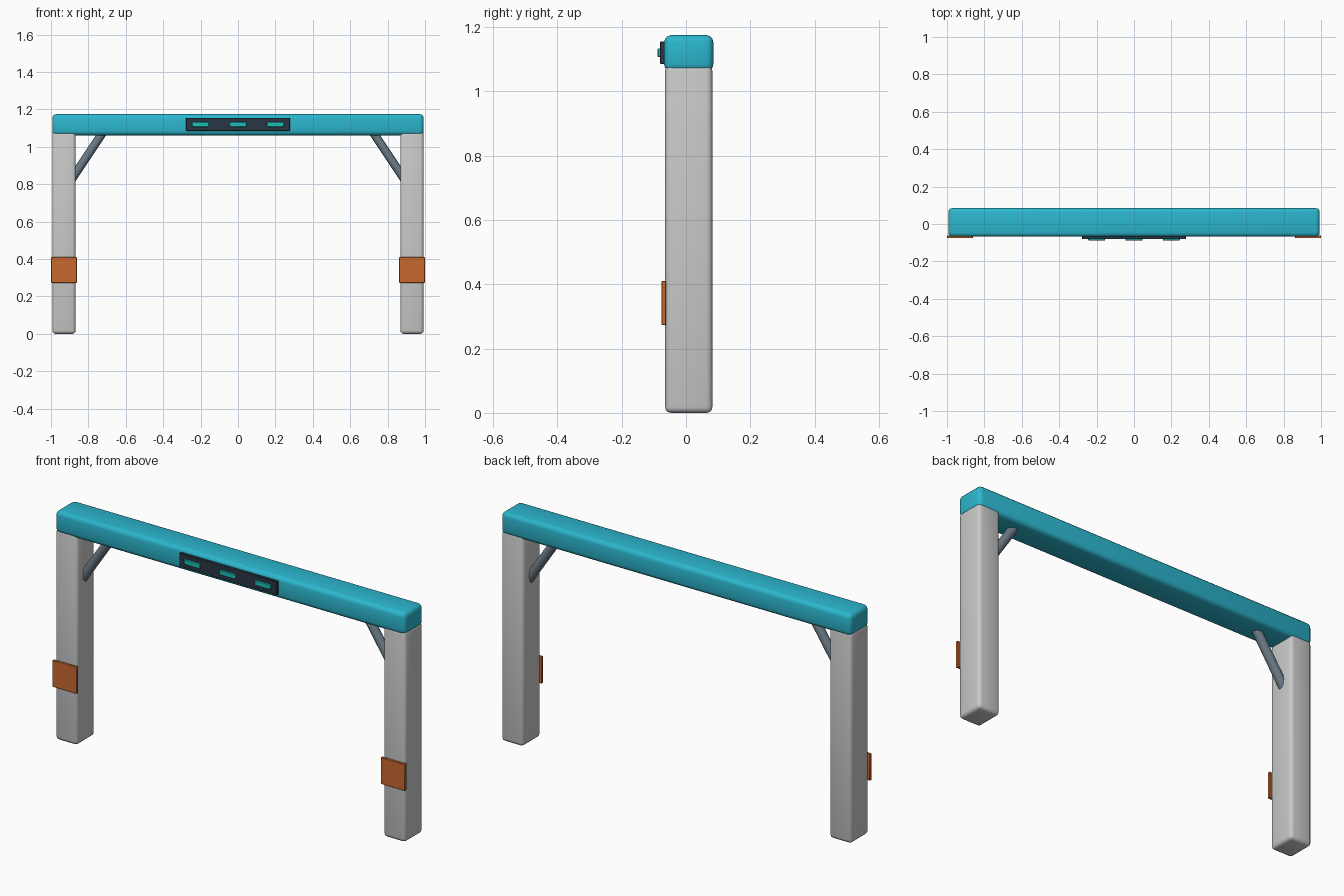
import bpy
import math
from mathutils import Vector

cube = bpy.data.objects.get("Cube")
if cube:
    bpy.data.objects.remove(cube, do_unlink=True)


def material(name, rgb):
    m = bpy.data.materials.new(name)
    m.use_nodes = True
    m.diffuse_color = (*rgb, 1)
    m.node_tree.nodes["Principled BSDF"].inputs["Base Color"].default_value = (*rgb, 1)
    return m


cyan = material("cyan paint", (0.025, 0.47, 0.62))
grey = material("light grey", (0.58, 0.59, 0.58))
orange = material("orange", (0.58, 0.14, 0.028))
dark = material("dark slate", (0.022, 0.037, 0.058))
teal = material("teal light", (0.012, 0.53, 0.46))
steel = material("steel grey", (0.15, 0.2, 0.24))


def box(name, low, high, mat, bevel=0.0, segments=3):
    """Box between two corners, with an optional rounded edge."""
    low, high = Vector(low), Vector(high)
    bpy.ops.mesh.primitive_cube_add(size=1, location=(low + high) / 2)
    ob = bpy.context.object
    ob.name = name
    ob.scale = high - low
    bpy.ops.object.transform_apply(location=False, rotation=False, scale=True)
    ob.data.materials.append(mat)
    if bevel:
        mod = ob.modifiers.new("rounded edges", "BEVEL")
        mod.width = bevel
        mod.segments = segments
        bpy.ops.object.modifier_apply(modifier=mod.name)
        bpy.ops.object.shade_smooth_by_angle(angle=math.radians(40))
    return ob


def rod(name, start, end, radius, mat):
    """Round bar between two points."""
    start, end = Vector(start), Vector(end)
    axis = end - start
    bpy.ops.mesh.primitive_cylinder_add(vertices=20, radius=radius, depth=axis.length,
                                        location=(start + end) / 2)
    ob = bpy.context.object
    ob.name = name
    ob.rotation_euler = axis.to_track_quat("Z", "Y").to_euler()
    ob.data.materials.append(mat)
    bpy.ops.object.shade_smooth_by_angle(angle=math.radians(40))


# Crossbeam
box("crossbeam", (-0.993, -0.068, 1.062), (0.993, 0.085, 1.175), cyan, 0.022)

# Legs, diagonal braces and front plates on both sides
for side, s in (("left", 1), ("right", -1)):
    xs = sorted((s * 0.868, s * 0.993))
    box(side + "_leg", (xs[0], -0.065, 0), (xs[1], 0.082, 1.082), grey, 0.018)
    rod(side + "_brace", (s * 0.887, 0.008, 0.83), (s * 0.715, 0.008, 1.088), 0.023, steel)
    xs = sorted((s * 0.862, s * 1.0))
    box(side + "_leg_plate", (xs[0], -0.076, 0.273), (xs[1], -0.062, 0.41), orange, 0.002, 1)

# Display panel with three lights
box("display_panel", (-0.277, -0.081, 1.085), (0.277, -0.064, 1.155), dark, 0.002, 1)
for i, x in enumerate((-0.2, 0, 0.2)):
    box(f"panel_light_{i + 1}", (x - 0.045, -0.088, 1.107), (x + 0.045, -0.078, 1.133),
        teal, 0.002, 1)
